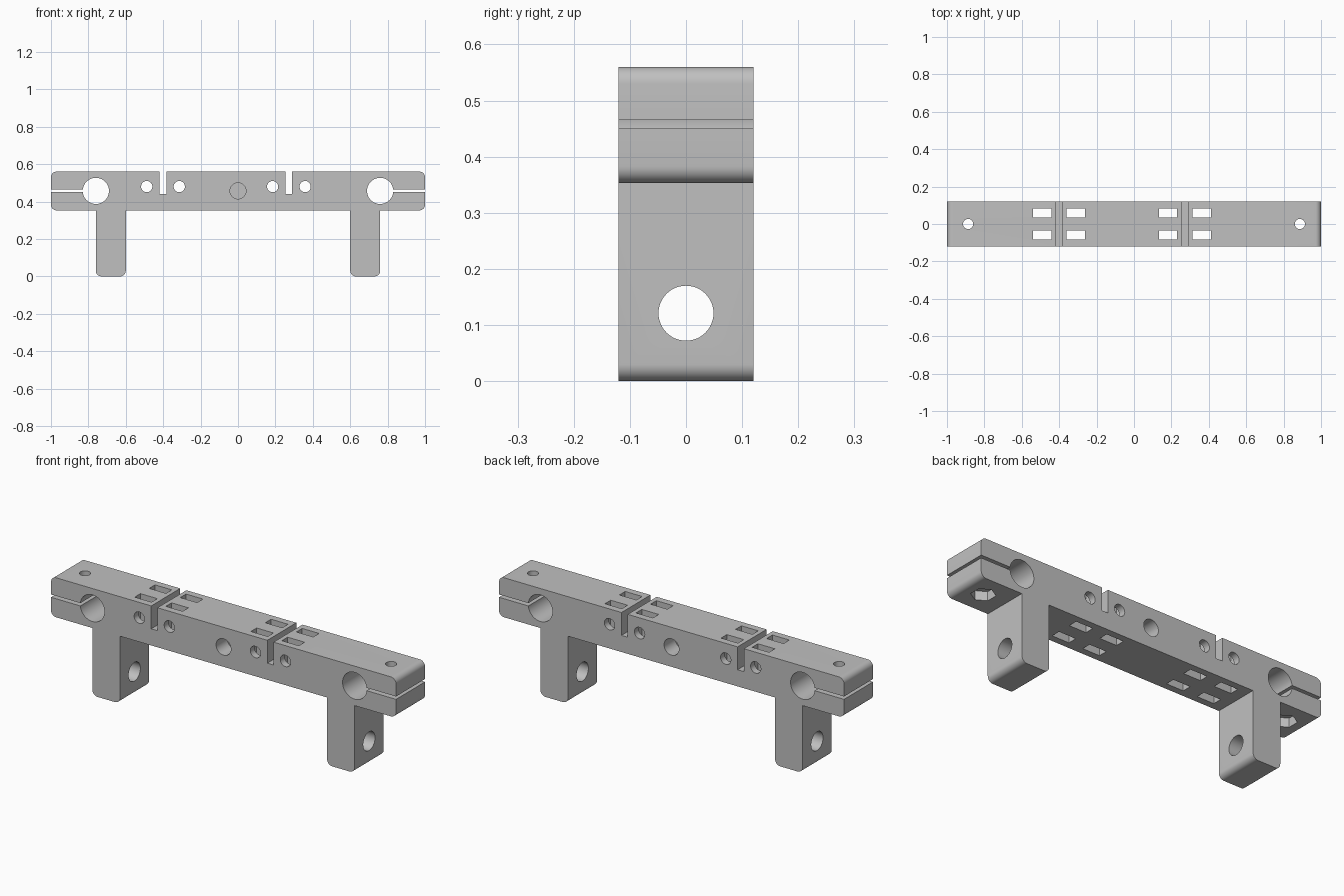
import bpy, bmesh, math
from mathutils import Matrix

cube = bpy.data.objects.get("Cube")
if cube:
    bpy.data.objects.remove(cube, do_unlink=True)

HALF_DEPTH = 0.12
BEAM_BOTTOM, BEAM_TOP = 0.353, 0.56
BORE_Z = 0.457

grey = bpy.data.materials.new("light_grey")
grey.use_nodes = True
colour = (0.53, 0.53, 0.53, 1)
grey.diffuse_color = colour
grey.node_tree.nodes["Principled BSDF"].inputs["Base Color"].default_value = colour


def make_object(name, bm):
    bmesh.ops.recalc_face_normals(bm, faces=bm.faces)
    mesh = bpy.data.meshes.new(name)
    bm.to_mesh(mesh)
    bm.free()
    mesh.materials.append(grey)
    obj = bpy.data.objects.new(name, mesh)
    bpy.context.collection.objects.link(obj)
    return obj


# Beam and two legs as one extruded outline with rounded outer corners
half = [(0.60, BEAM_BOTTOM), (0.60, 0), (0.76, 0), (0.76, BEAM_BOTTOM),
        (1, BEAM_BOTTOM), (1, BEAM_TOP)]
outline = half + [(-x, z) for x, z in reversed(half)]
bm = bmesh.new()
face = bm.faces.new([bm.verts.new((x, -HALF_DEPTH, z)) for x, z in outline])
new = bmesh.ops.extrude_face_region(bm, geom=[face])["geom"]
bmesh.ops.translate(bm, vec=(0, 2 * HALF_DEPTH, 0),
                    verts=[v for v in new if isinstance(v, bmesh.types.BMVert)])
corners = []
for e in bm.edges:
    a, b = (v.co for v in e.verts)
    if abs(a.y - b.y) > 0.1 and (abs(a.x) > 0.99 or a.z < 0.01):
        corners.append(e)
bmesh.ops.bevel(bm, geom=corners, offset=0.03, segments=8, profile=0.5, affect='EDGES')
bar = make_object("mounting_bar", bm)

cutters = []


def cut(obj):
    obj.hide_render = True
    cutters.append(obj)
    mod = bar.modifiers.new(obj.name, 'BOOLEAN')
    mod.operation = 'DIFFERENCE'
    mod.solver = 'EXACT'
    mod.object = obj


def cut_box(name, x0, x1, y0, y1, z0, z1):
    bm = bmesh.new()
    bmesh.ops.create_cube(bm, size=1)
    bmesh.ops.scale(bm, vec=(x1 - x0, y1 - y0, z1 - z0), verts=bm.verts)
    bmesh.ops.translate(bm, vec=((x0 + x1) / 2, (y0 + y1) / 2, (z0 + z1) / 2), verts=bm.verts)
    cut(make_object(name, bm))


def cut_round(name, centre, radius, length, axis, sides=48):
    turn = {'X': Matrix.Rotation(math.pi / 2, 4, 'Y'),
            'Y': Matrix.Rotation(math.pi / 2, 4, 'X'),
            'Z': Matrix.Identity(4)}[axis]
    bm = bmesh.new()
    bmesh.ops.create_cone(bm, cap_ends=True, segments=sides, radius1=radius,
                          radius2=radius, depth=length,
                          matrix=Matrix.Translation(centre) @ turn)
    cut(make_object(name, bm))


# Clamp bores, slits, clamp bolts with nut pockets, and leg holes at both ends
for s in (-1, 1):
    cut_round("clamp_bore", (s * 0.76, 0, BORE_Z), 0.07, 0.4, 'Y', 64)
    xa, xb = sorted((s * 0.76, s * 1.1))
    cut_box("clamp_slit", xa, xb, -0.2, 0.2, 0.45, 0.465)
    cut_round("bolt_hole", (s * 0.887, 0, BORE_Z), 0.027, 0.4, 'Z', 32)
    cut_round("nut_pocket", (s * 0.887, 0, 0.35), 0.058, 0.1, 'Z', 6)
    cut_round("leg_hole", (s * 0.68, 0, 0.121), 0.049, 0.3, 'X')
    # Blind centre hole on each face
    cut_round("centre_hole", (0, s * 0.13, BORE_Z), 0.043, 0.2, 'Y')

# Two groups of slot, pin holes and tie windows
for cx in (-0.401, 0.272):
    cut_box("panel_slot", cx - 0.018, cx + 0.018, -0.2, 0.2, 0.44, 0.6)
    for sx in (-1, 1):
        hx = cx + sx * 0.087
        cut_round("pin_hole", (hx, 0, 0.48), 0.03, 0.4, 'Y', 32)
        for sy in (-1, 1):
            wy = sy * 0.06
            wx = cx + sx * 0.09
            cut_box("tie_window", wx - 0.049, wx + 0.049, wy - 0.024, wy + 0.024, 0.3, 0.6)

# Bake the cuts and remove the cutters
bpy.context.view_layer.update()
baked = bpy.data.meshes.new_from_object(bar.evaluated_get(bpy.context.evaluated_depsgraph_get()))
bar.modifiers.clear()
bar.data = baked
baked.materials.clear()
baked.materials.append(grey)
for p in baked.polygons:
    p.material_index = 0
for c in cutters:
    bpy.data.objects.remove(c, do_unlink=True)

for o in bpy.context.selected_objects:
    o.select_set(False)
bar.select_set(True)
bpy.context.view_layer.objects.active = bar
bpy.ops.object.shade_smooth_by_angle(angle=math.radians(30))
